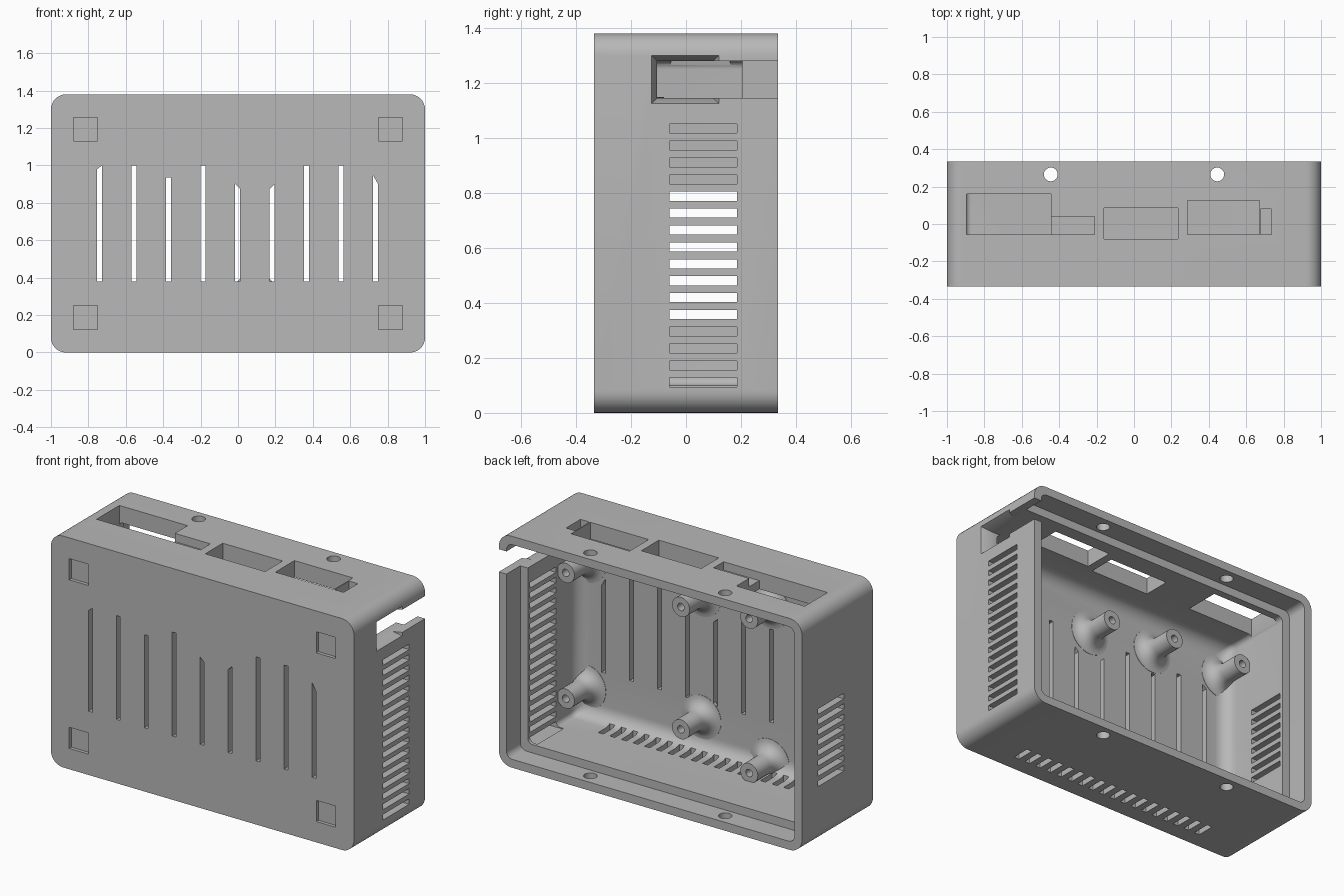
import bpy, bmesh, math
from mathutils import Vector

if "Cube" in bpy.data.objects:
    bpy.data.objects.remove(bpy.data.objects["Cube"])

W, D, H = 1.0, 0.335, 1.38      # half width, half depth, height
FLOOR = -D + 0.06               # inner face of the front panel

grey = bpy.data.materials.new("light_grey")
grey.use_nodes = True
colour = (0.48, 0.48, 0.48, 1)
grey.diffuse_color = colour
grey.node_tree.nodes["Principled BSDF"].inputs["Base Color"].default_value = colour


def loft(bm, rings):
    """Closed solid through rings of points."""
    loops = [[bm.verts.new(p) for p in ring] for ring in rings]
    n = len(loops[0])
    for a, b in zip(loops, loops[1:]):
        for i in range(n):
            j = (i + 1) % n
            bm.faces.new((a[i], a[j], b[j], b[i]))
    bm.faces.new(loops[0])
    bm.faces.new(loops[-1])


def box(bm, x0, x1, y0, y1, z0, z1):
    loft(bm, [[(x0, y, z0), (x1, y, z0), (x1, y, z1), (x0, y, z1)] for y in (y0, y1)])


def rounded(y, inset, r):
    """Rounded rectangle at depth y, inset from the outer size."""
    pts = []
    cx, cz = W - inset - r, H / 2 - inset - r
    for k, (sx, sz) in enumerate([(1, 1), (-1, 1), (-1, -1), (1, -1)]):
        for i in range(9):
            a = math.pi / 2 * (k + i / 8)
            pts.append((sx * cx + r * math.cos(a), y, H / 2 + sz * cz + r * math.sin(a)))
    return pts


def finish(bm, name):
    bmesh.ops.recalc_face_normals(bm, faces=bm.faces)
    me = bpy.data.meshes.new(name)
    bm.to_mesh(me)
    bm.free()
    me.materials.append(grey)
    ob = bpy.data.objects.new(name, me)
    bpy.context.collection.objects.link(ob)
    return ob


def activate(ob):
    bpy.ops.object.select_all(action='DESELECT')
    ob.select_set(True)
    bpy.context.view_layer.objects.active = ob


def cut(target, bm):
    cutter = finish(bm, "cutter")
    cutter.hide_render = True
    mod = target.modifiers.new("cut", 'BOOLEAN')
    mod.operation, mod.solver, mod.object = 'DIFFERENCE', 'EXACT', cutter
    activate(target)
    bpy.ops.object.modifier_apply(modifier=mod.name)
    bpy.data.objects.remove(cutter)


# Outer shell
bm = bmesh.new()
loft(bm, [rounded(-D, 0, 0.08), rounded(D, 0, 0.08)])
shell = finish(bm, "case_shell")

# Cavity with a filleted front edge, then the wider seat for the lid
bm = bmesh.new()
fillet = 0.08
rings = []
for i in range(7):
    a = math.pi / 2 * i / 6
    rings.append(rounded(FLOOR + fillet * (1 - math.cos(a)),
                         0.1 + fillet * (1 - math.sin(a)), 0.03))
rings += [rounded(0.205, 0.1, 0.03), rounded(0.205, 0.05, 0.04), rounded(D + 0.1, 0.05, 0.04)]
loft(bm, rings)
cut(shell, bm)

# Front vents: left and right top heights of each slot
bm = bmesh.new()
tops = [(0.98, 1), (1, 1), (0.935, 0.935), (1, 1), (0.9, 0.875),
        (0.875, 0.9), (1, 1), (1, 1), (0.945, 0.9)]
for i, (zl, zr) in enumerate(tops):
    x = -0.74 + 0.1845 * i
    loft(bm, [[(x - 0.013, y, 0.38), (x + 0.013, y, 0.38),
               (x + 0.013, y, zr), (x - 0.013, y, zl)] for y in (-D - 0.1, -0.2)])

# Foot recesses
for x in (-0.815, 0.815):
    for z in (0.187, 1.193):
        box(bm, x - 0.064, x + 0.064, -D - 0.1, -D + 0.02, z - 0.063, z + 0.063)

# Side vents: full row on one side, short row on the other
for i in range(16):
    z = 0.095 + 0.0615 * i
    box(bm, 0.85, 1.1, -0.06, 0.185, z, z + 0.033)
    if 4 <= i < 12:
        box(bm, -1.1, -0.85, -0.06, 0.185, z, z + 0.033)

# Bottom vents
for i in range(18):
    x = -0.65 + 0.0765 * i
    box(bm, x - 0.017, x + 0.017, -0.235, -0.125, -0.1, 0.16)

# Screw holes through the lid seat, top and bottom
for x in (-0.445, 0.445):
    for z in (0, H):
        loft(bm, [[(x + 0.037 * math.cos(math.tau * k / 24),
                    0.265 + 0.037 * math.sin(math.tau * k / 24), z + dz)
                   for k in range(24)] for dz in (-0.1, 0.1)])

# Port openings
for x0, x1, y0, y1 in [(-0.895, -0.445, -0.055, 0.16), (-0.16, 0.235, -0.08, 0.085),
                       (0.285, 0.67, -0.055, 0.125)]:
    box(bm, x0, x1, y0, y1, 1.2, 1.5)
box(bm, 0.676, 0.735, -0.055, 0.08, 1.32, 1.5)
cut(shell, bm)

# Shallow extension of the first port
bm = bmesh.new()
box(bm, -0.46, -0.21, -0.055, 0.04, 1.33, 1.5)
# Cable notch open to the back
box(bm, 0.8, 1.2, -0.105, 0.5, 1.145, 1.28)
cut(shell, bm)

# Flared surround of the cable notch
bm = bmesh.new()
loft(bm, [[(x, -0.105 - g, 1.145 - g), (x, 0.1 + g, 1.145 - g),
           (x, 0.1 + g, 1.28 + g), (x, -0.105 - g, 1.28 + g)]
          for x, g in ((0.95, 0), (1.01, 0.024))])
cut(shell, bm)
activate(shell)
bpy.ops.object.shade_smooth_by_angle(angle=math.radians(30))


# Standoffs with flared feet and blind screw holes
def standoff(name, x, z):
    profile = [(0, FLOOR - 0.02), (0.13, FLOOR - 0.02), (0.13, FLOOR + 0.002)]
    for i in range(1, 8):
        a = math.pi / 2 * i / 7
        profile.append((0.13 - 0.072 * math.sin(a), FLOOR + 0.002 + 0.075 * (1 - math.cos(a))))
    profile += [(0.058, -0.08), (0.022, -0.08), (0.022, -0.2), (0, -0.2)]
    bm = bmesh.new()
    verts = [bm.verts.new((r, y, 0)) for r, y in profile]
    edges = [bm.edges.new(p) for p in zip(verts, verts[1:])]
    bmesh.ops.spin(bm, geom=verts + edges, cent=(0, 0, 0), axis=(0, 1, 0),
                   angle=math.tau, steps=32)
    bmesh.ops.remove_doubles(bm, verts=bm.verts, dist=0.0005)
    bmesh.ops.translate(bm, verts=bm.verts, vec=Vector((x, 0, z)))
    ob = finish(bm, name)
    activate(ob)
    bpy.ops.object.shade_smooth_by_angle(angle=math.radians(35))


for i, (x, low, high) in enumerate([(0.85, 0.27, 1.02), (0.09, 0.29, 1.02),
                                    (-0.36, 0.15, 1.07), (-0.85, 0.15, 1.09)]):
    standoff(f"lower_standoff_{i + 1}", x, low)
    standoff(f"upper_standoff_{i + 1}", x, high)
